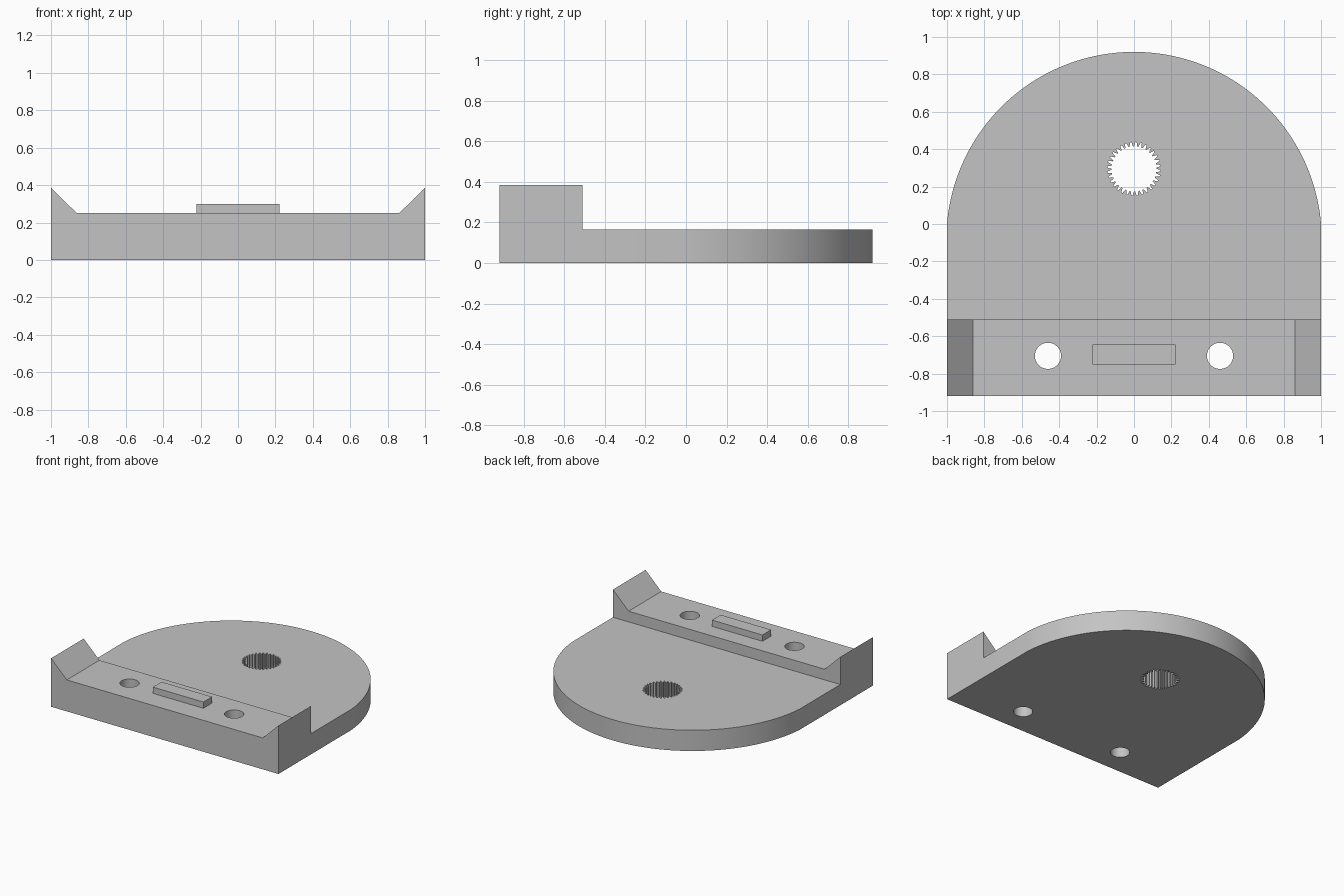
import bpy, bmesh, math
from mathutils import Matrix, Vector

cube = bpy.data.objects.get("Cube")
if cube:
    bpy.data.objects.remove(cube, do_unlink=True)

grey = bpy.data.materials.new("plain grey")
grey.use_nodes = True
COLOUR = (0.55, 0.55, 0.55, 1)
grey.diffuse_color = COLOUR
grey.node_tree.nodes["Principled BSDF"].inputs["Base Color"].default_value = COLOUR


def prism(name, points, direction):
    """Extrude a closed 3D outline along a direction."""
    bm = bmesh.new()
    face = bm.faces.new([bm.verts.new(p) for p in points])
    new = bmesh.ops.extrude_face_region(bm, geom=[face])["geom"]
    moved = [g for g in new if isinstance(g, bmesh.types.BMVert)]
    bmesh.ops.translate(bm, verts=moved, vec=Vector(direction))
    bmesh.ops.recalc_face_normals(bm, faces=bm.faces)
    mesh = bpy.data.meshes.new(name)
    bm.to_mesh(mesh)
    bm.free()
    mesh.materials.append(grey)
    obj = bpy.data.objects.new(name, mesh)
    bpy.context.collection.objects.link(obj)
    return obj


def combine(target, other, operation):
    """Apply a boolean and discard the second solid."""
    mod = target.modifiers.new(operation, "BOOLEAN")
    mod.operation, mod.solver, mod.object = operation, "EXACT", other
    bpy.context.view_layer.objects.active = target
    bpy.ops.object.modifier_apply(modifier=mod.name)
    bpy.data.objects.remove(other, do_unlink=True)


def ring(radii, cx, cy, z):
    """Closed loop of evenly spaced points, one per radius."""
    step = math.tau / len(radii)
    return [(cx + r * math.cos(i * step), cy + r * math.sin(i * step), z)
            for i, r in enumerate(radii)]


FRONT, BACK, BAR_BACK = -0.92, 0.92, -0.51
PLATE_TOP, BAR_TOP, HORN_TOP = 0.165, 0.25, 0.385

# Round-backed base plate
radius = (1 + BACK ** 2) / (2 * BACK)
centre = BACK - radius
start = math.asin(-centre / radius)
steps = 96
outline = [(-1, FRONT, 0), (1, FRONT, 0)]
for i in range(steps + 1):
    a = start + (math.pi - 2 * start) * i / steps
    outline.append((radius * math.cos(a), centre + radius * math.sin(a), 0))
plate = prism("base_plate", outline, (0, 0, PLATE_TOP))

# Raised front bar with a sloped horn at each end
half = [(1, 0), (1, HORN_TOP), (0.862, BAR_TOP)]
section = half + [(-x, z) for x, z in reversed(half)]
bar = prism("front_bar", [(x, FRONT, z) for x, z in section],
            (0, BAR_BACK - FRONT, 0))
combine(plate, bar, "UNION")

# Screw holes through the bar
for side in (-1, 1):
    hole = prism("screw_hole", ring([0.07] * 48, side * 0.46, -0.705, -0.1), (0, 0, 1))
    combine(plate, hole, "DIFFERENCE")

# Toothed hole through the plate
teeth = [0.12, 0.12, 0.143, 0.143] * 32
combine(plate, prism("toothed_hole", ring(teeth, 0, 0.295, -0.1), (0, 0, 1)), "DIFFERENCE")

# Locating rib on the bar
rib = prism("locating_rib", [(x, y, BAR_TOP) for x, y in
            ((-0.222, -0.752), (0.222, -0.752), (0.222, -0.643), (-0.222, -0.643))],
            (0, 0, 0.05))

bpy.ops.object.select_all(action="DESELECT")
plate.select_set(True)
bpy.context.view_layer.objects.active = plate
bpy.ops.object.shade_smooth_by_angle(angle=math.radians(20))
